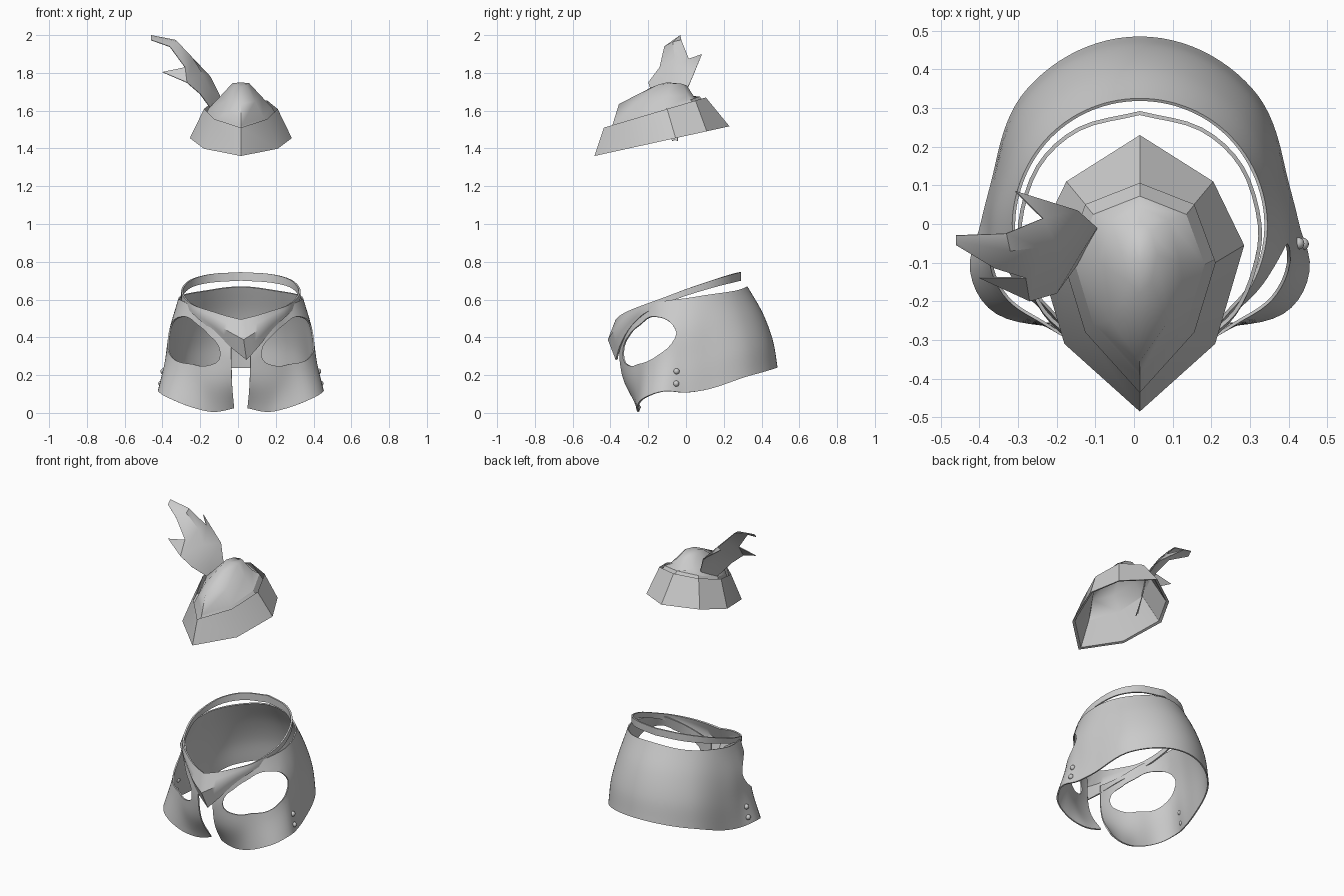
import bpy, bmesh, math
from mathutils import Vector

if "Cube" in bpy.data.objects:
    bpy.data.objects.remove(bpy.data.objects["Cube"])

CX = 0.015  # symmetry plane of the shell, band and hat


def spline(xs, ys, x):
    i = max(0, min(len(xs) - 2, sum(1 for k in xs if k <= x) - 1))

    def slope(k):
        a, b = max(0, k - 1), min(len(xs) - 1, k + 1)
        return (ys[b] - ys[a]) / (xs[b] - xs[a])
    h = xs[i + 1] - xs[i]
    t = (x - xs[i]) / h
    return ((2*t**3 - 3*t*t + 1) * ys[i] + (t**3 - 2*t*t + t) * h * slope(i)
            + (3*t*t - 2*t**3) * ys[i + 1] + (t**3 - t*t) * h * slope(i + 1))


def make(name, verts, faces, thick=0.0, angle=35):
    bm = bmesh.new()
    vs = [bm.verts.new(v) for v in verts]
    for f in faces:
        bm.faces.new([vs[i] for i in f])
    loose = [v for v in bm.verts if not v.link_faces]
    bmesh.ops.delete(bm, geom=loose, context='VERTS')
    bmesh.ops.recalc_face_normals(bm, faces=bm.faces[:])
    if thick:
        bmesh.ops.solidify(bm, geom=bm.faces[:], thickness=thick)
        bmesh.ops.recalc_face_normals(bm, faces=bm.faces[:])
    me = bpy.data.meshes.new(name)
    bm.to_mesh(me)
    bm.free()
    ob = bpy.data.objects.new(name, me)
    bpy.context.collection.objects.link(ob)
    bpy.ops.object.select_all(action='DESELECT')
    ob.select_set(True)
    bpy.context.view_layer.objects.active = ob
    bpy.ops.object.shade_smooth_by_angle(angle=math.radians(angle))
    return ob


def grid_faces(rows, cols, closed=False):
    n = cols if closed else cols - 1
    return [(r*cols + c, r*cols + (c+1) % cols, (r+1)*cols + (c+1) % cols, (r+1)*cols + c)
            for r in range(rows - 1) for c in range(n)]


# Mask shell: per angle from the front -> bottom z, top z, four radii upward
ANG = [8, 30, 45, 60, 75, 90, 110, 140, 180, 220]
COL = [(.025, .40, .245, .325, .355, .355), (.005, .485, .295, .345, .350, .340),
       (.03, .54, .370, .365, .352, .325), (.08, .58, .445, .400, .375, .330),
       (.115, .597, .455, .412, .385, .330), (.108, .607, .412, .395, .377, .330),
       (.13, .625, .402, .393, .370, .328), (.20, .645, .455, .437, .392, .327),
       (.24, .67, .485, .460, .407, .325), (.20, .645, .455, .437, .392, .327)]


def limits(a):
    return [spline(ANG, [c[k] for c in COL], a) for k in (0, 1)]


def shell_point(a, z, side):
    lo, hi = limits(a)
    r = spline([0, 1/3, 2/3, 1], [spline(ANG, [c[k] for c in COL], a) for k in range(2, 6)],
               (z - lo) / (hi - lo))
    s = math.radians(a)
    return Vector((CX + side * r * math.sin(s), -r * math.cos(s), z))


# Eye opening outline in (angle, z), turned into a polar radius
EYE = [(62, .51), (44, .47), (30, .415), (19.5, .35), (19.5, .28), (30.7, .25), (47, .26),
       (67, .30), (80, .38), (82.5, .42), (77, .48)]
K = 0.0063
pol = sorted((math.atan2(z - .38, (a - 51) * K), math.hypot((a - 51) * K, z - .38)) for a, z in EYE)
pol = ([(p - 2*math.pi, r) for p, r in pol[-2:]] + pol + [(p + 2*math.pi, r) for p, r in pol[:2]])


def eye_ratio(a, z):
    u, v = (a - 51) * K, z - .38
    return math.hypot(u, v) / spline([p for p, _ in pol], [r for _, r in pol], math.atan2(v, u))


NC, NR = 105, 20
params = []
for r in range(NR):
    for c in range(NC):
        th = 8.2 + (360 - 16.4) * c / (NC - 1)
        a, side = (th, -1) if th <= 180 else (360 - th, 1)
        lo, hi = limits(a)
        params.append((a, lo + (hi - lo) * r / (NR - 1), side))
kept, cut = [], set()
for f in grid_faces(NR, NC):
    a, z = (sum(params[i][k] for i in f) / 4 for k in (0, 1))
    if eye_ratio(a, z) < 1:
        cut.update(f)
    else:
        kept.append(f)
for i in cut & {i for f in kept for i in f}:
    a, z, side = params[i]
    d = eye_ratio(a, z)
    params[i] = (51 + (a - 51) / d, .38 + (z - .38) / d, side)
make("mask_shell", [shell_point(*p) for p in params], kept, 0.008, 50)

# Rivets on both cheeks
for side, tag in ((-1, "left"), (1, "right")):
    for n, z in enumerate((.155, .22)):
        bpy.ops.mesh.primitive_uv_sphere_add(segments=12, ring_count=8, radius=.016,
                                             location=shell_point(83, z, side))
        bpy.context.object.name = f"rivet_{tag}_{n}"
        bpy.ops.object.shade_smooth()

# Brow band with pointed front: half plan x, y, top z, bottom z, bulge
BAND = [(0, .292, .745, .70, 0), (.16, .25, .735, .69, 0), (.268, .15, .705, .665, 0),
        (.315, 0, .655, .62, 0), (.30, -.12, .61, .575, 0), (.25, -.23, .57, .52, .004),
        (.16, -.305, .54, .44, .015), (.08, -.35, .515, .355, .03), (0, -.372, .495, .28, .042)]
half = []
for i in range(33):
    t = i / 4
    half.append([spline(range(9), [b[k] for b in BAND], t) for k in range(5)])
loop = [(1, h) for h in half] + [(-1, h) for h in half[-2:0:-1]]
verts = []
for w in (0, .25, .5, .75, 1):
    for s, (x, y, zt, zb, bulge) in loop:
        skew = .03 * w * max(0, 1 - abs(x) / .2) if y < 0 else 0
        verts.append((CX + s*x + skew, y - bulge * (1 - abs(2*w - 1)), zt + (zb - zt) * w))
make("brow_band", verts, grid_faces(5, len(loop), True), 0.01, 40)


# Hat: eight-sided rings from half outlines (front to back)
def ring(pts):
    full = pts + [(-x, y, z) for x, y, z in pts[-2:0:-1]]
    return [(CX + x, y, z) for x, y, z in full]


low = [(x, y, 1.36 + .22 * (y + .485))
       for x, y in ((0, -.485), (.195, -.31), (.27, -.055), (.19, .11), (0, .23))]
top = [(x, y, 1.51 + .296 * (y + .435))
       for x, y in ((0, -.435), (.14, -.28), (.195, -.1), (.14, .05), (0, .105))]


def inset(pts, s, dz=0):
    return [(x * s, (y + .13) * s - .13, z + dz) for x, y, z in pts]


shoulder = [(0, -.355, 1.635), (.075, -.25, 1.65), (.105, -.1, 1.68), (.075, .01, 1.68), (0, .045, 1.67)]
peak = [(0, -.18, 1.725), (.03, -.15, 1.737), (.045, -.08, 1.745), (.03, -.02, 1.742), (0, .005, 1.733)]
brim = ring(top) + ring(low) + ring(inset(low, .94, .005)) + ring(inset(top, .86, .005))
make("hat_brim", brim, grid_faces(4, 8, True), 0, 30)
crown = ring(inset(top, .86, .005)) + ring(shoulder) + ring(peak) + [(CX, -.1, 1.75)]
make("hat_crown", crown, grid_faces(3, 8, True) + [(16 + i, 16 + (i+1) % 8, 24) for i in range(8)], 0, 60)

# Feather: rows of front edge, spine, rear edge, then barb tips
F = [(-.075, -.075, 1.44), (-.07, -.06, 1.445), (-.065, -.045, 1.44),
     (-.135, -.09, 1.60), (-.12, -.06, 1.61), (-.10, -.03, 1.61),
     (-.20, -.18, 1.69), (-.14, -.08, 1.70), (-.095, -.01, 1.68),
     (-.27, -.20, 1.75), (-.19, -.08, 1.80), (-.145, .035, 1.78),
     (-.28, -.14, 1.83), (-.24, -.06, 1.88), (-.235, .015, 1.875),
     (-.36, -.115, 1.94), (-.32, -.07, 1.965), (-.33, -.025, 1.975),
     (-.46, -.055, 1.975), (-.46, -.045, 1.99), (-.46, -.03, 2.0),
     (-.40, -.14, 1.805), (-.305, .085, 1.90)]
make("feather", F, grid_faces(7, 3) + [(9, 12, 21), (11, 22, 14)], 0.004, 40)
